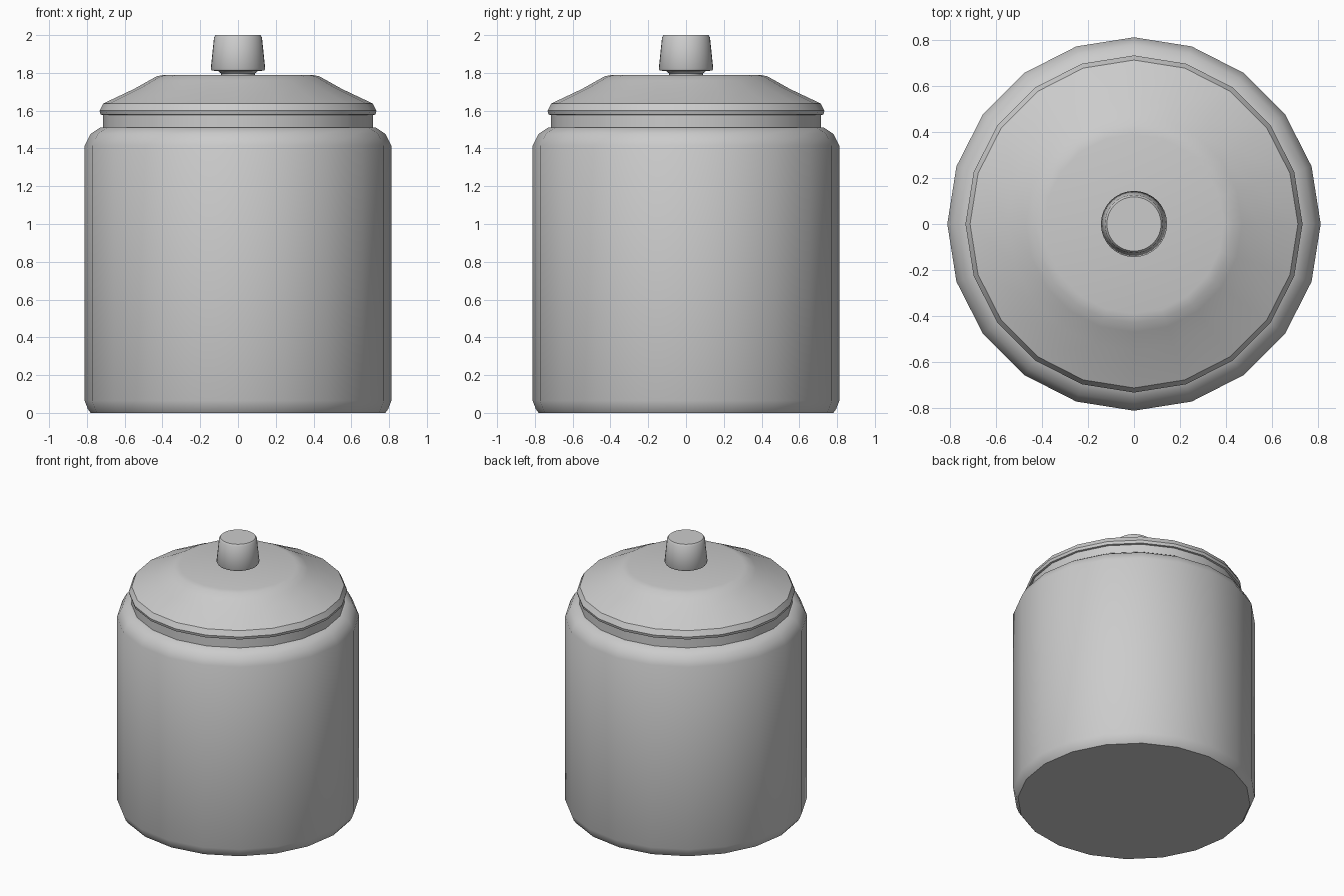
import bpy, bmesh, math

if "Cube" in bpy.data.objects:
    bpy.data.objects.remove(bpy.data.objects["Cube"])


def lathe(name, profile, sides, angle=35):
    """Spin an (r, z) profile, listed bottom to top, into a closed solid."""
    bm = bmesh.new()
    rings = []
    for r, z in profile:
        rings.append([bm.verts.new((r * math.cos(2 * math.pi * i / sides),
                                    r * math.sin(2 * math.pi * i / sides), z))
                      for i in range(sides)])
    for low, high in zip(rings, rings[1:]):
        for i in range(sides):
            j = (i + 1) % sides
            bm.faces.new((low[i], low[j], high[j], high[i]))
    bm.faces.new(rings[0][::-1])
    bm.faces.new(rings[-1])
    mesh = bpy.data.meshes.new(name)
    bm.to_mesh(mesh)
    bm.free()
    obj = bpy.data.objects.new(name, mesh)
    bpy.context.collection.objects.link(obj)
    bpy.ops.object.select_all(action='DESELECT')
    obj.select_set(True)
    bpy.context.view_layer.objects.active = obj
    bpy.ops.object.shade_smooth_by_angle(angle=math.radians(angle))
    return obj


# Jar body with chamfered base and shoulder, and a short neck
lathe("jar_body", [(0.78, 0), (0.795, 0.02), (0.812, 0.065), (0.812, 1.415),
                   (0.78, 1.477), (0.73, 1.51), (0.716, 1.512),
                   (0.716, 1.59)], 20)

# Lid with a bevelled rim and domed top
lathe("lid", [(0.71, 1.575), (0.728, 1.58), (0.733, 1.60), (0.713, 1.638),
              (0.55, 1.715), (0.47, 1.76), (0.43, 1.782), (0.39, 1.79)], 20)

# Tapered knob on a small stem
lathe("lid_knob", [(0.088, 1.78), (0.09, 1.797), (0.105, 1.81), (0.138, 1.812),
                   (0.144, 1.823), (0.127, 1.988), (0.118, 2.0)], 32)
